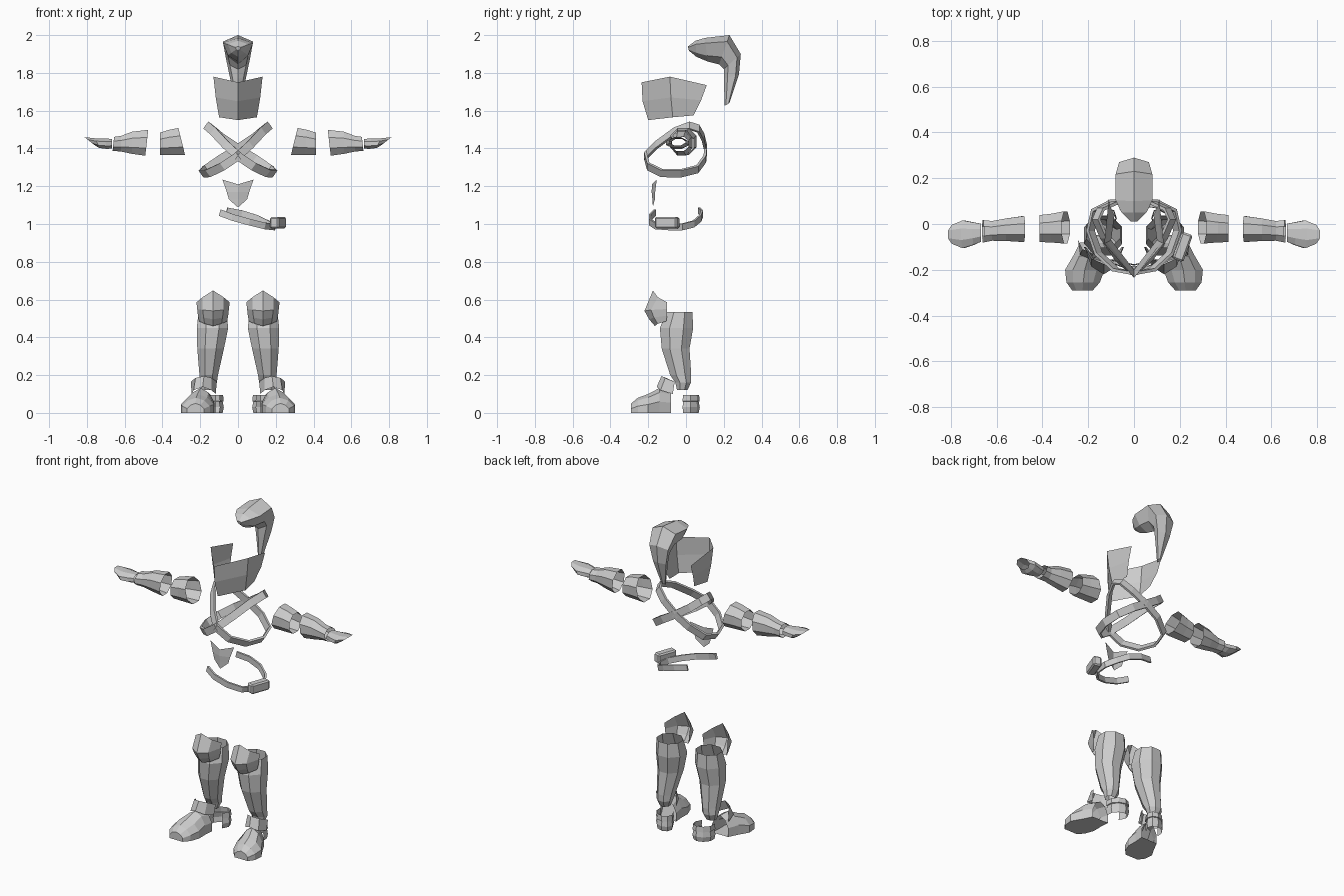
import bpy, bmesh, math
from mathutils import Vector, Matrix

cube = bpy.data.objects.get("Cube")
if cube:
    bpy.data.objects.remove(cube, do_unlink=True)

grey = bpy.data.materials.new("plain_grey")
grey.use_nodes = True
grey.diffuse_color = (0.6, 0.6, 0.6, 1)
grey.node_tree.nodes["Principled BSDF"].inputs["Base Color"].default_value = (0.6, 0.6, 0.6, 1)


def finish(name, bm, mirror):
    bmesh.ops.recalc_face_normals(bm, faces=bm.faces)
    mesh = bpy.data.meshes.new(name)
    bm.to_mesh(mesh)
    bm.free()
    mesh.materials.append(grey)
    obj = bpy.data.objects.new(name, mesh)
    bpy.context.collection.objects.link(obj)
    if mirror:
        obj.modifiers.new("Mirror", 'MIRROR').use_mirror_merge = False
    return obj


def loft(name, rings, closed=True, caps=(), loop=False, mirror=False):
    """Skin a list of equal-length point rows."""
    bm = bmesh.new()
    rows = [[bm.verts.new(p) for p in ring] for ring in rings]
    n = len(rows[0])
    pairs = list(zip(rows, rows[1:])) + ([(rows[-1], rows[0])] if loop else [])
    for a, b in pairs:
        for i in range(n if closed else n - 1):
            j = (i + 1) % n
            bm.faces.new((a[i], a[j], b[j], b[i]))
    for c in caps:
        bm.faces.new(rows[c])
    return finish(name, bm, mirror)


def ellipse(centre, u, v, n=8):
    """Ring around centre spanned by the half-axes u and v."""
    c, u, v = Vector(centre), Vector(u), Vector(v)
    angles = [math.tau * (i + 0.5) / n for i in range(n)]
    return [c + u * math.cos(a) * 1.06 + v * math.sin(a) * 1.06 for a in angles]


def ribbon(name, path, across, width, thick, loop=False, mirror=False):
    """Flat band following a path, with a fixed direction across it."""
    pts = [Vector(p) for p in path]
    across = Vector(across).normalized()
    n, rings = len(pts), []
    for i, p in enumerate(pts):
        before = pts[(i - 1) % n] if loop else pts[max(i - 1, 0)]
        after = pts[(i + 1) % n] if loop else pts[min(i + 1, n - 1)]
        out = (after - before).cross(across).normalized() * thick / 2
        side = across * width / 2
        rings.append([p + side + out, p - side + out, p - side - out, p + side - out])
    return loft(name, rings, caps=() if loop else (0, -1), loop=loop, mirror=mirror)


def half_rows(rows, cx=0.0):
    """Rows given from the centre line outward, reflected about x = cx."""
    return [[(cx - x, y, z) for x, y, z in reversed(r[1:])] +
            [(cx + x, y, z) for x, y, z in r] for r in rows]


# Hooked crest with a tapering tail: outer point, inner point, half width
crest = []
for oy, oz, iy, iz, w in [(.01, 1.94, .015, 1.918, .015), (.05, 1.97, .055, 1.885, .055),
                          (.10, 1.985, .115, 1.86, .08), (.23, 2.0, .175, 1.845, .08),
                          (.29, 1.90, .2, 1.82, .065), (.28, 1.79, .2, 1.77, .045),
                          (.23, 1.64, .205, 1.627, .012)]:
    o, i = Vector((0, oy, oz)), Vector((0, iy, iz))
    a, b = o.lerp(i, .22), o.lerp(i, .75)
    s, t = Vector((w, 0, 0)), Vector((w * .65, 0, 0))
    crest.append([o, a + s, b + t, i, b - t, a - s])
loft("crest", crest, caps=(0, -1))

# Face mask, open at the back
loft("mask", half_rows([
    [(0, -.235, 1.75), (.13, -.085, 1.78), (.11, .11, 1.735)],
    [(0, -.23, 1.65), (.118, -.08, 1.67), (.105, .08, 1.655)],
    [(0, -.2, 1.55), (.1, -.07, 1.565), (.085, .04, 1.575)]]), closed=False)

# Crossed chest straps
ribbon("chest_straps", [
    (.165, .02, 1.52), (.13, -.06, 1.49), (.065, -.155, 1.42), (0, -.215, 1.36),
    (-.08, -.2, 1.305), (-.155, -.13, 1.27), (-.19, -.03, 1.268), (-.17, .06, 1.29),
    (-.09, .1, 1.345), (0, .105, 1.4), (.09, .09, 1.46), (.145, .065, 1.505)],
    (-.58, 0, .81), .045, .014, loop=True, mirror=True)

# Pointed waist plate
loft("waist_plate", half_rows([
    [(0, -.18, 1.21), (.082, -.155, 1.235)],
    [(0, -.182, 1.17), (.06, -.163, 1.17)],
    [(0, -.178, 1.13), (.048, -.165, 1.13)],
    [(0, -.175, 1.088), (.008, -.174, 1.095)]]), closed=False)

# Half belt with its pouch
ribbon("belt", [
    (-.095, -.165, 1.06), (-.03, -.19, 1.035), (.06, -.19, 1.01), (.14, -.16, .99),
    (.19, -.09, .985), (.195, -.02, .985), (.16, .04, 1.0), (.1, .075, 1.03),
    (.02, .085, 1.055), (-.06, .07, 1.07)], (.25, 0, 1), .035, .012)
pouch = bmesh.new()
bmesh.ops.create_cube(pouch, size=1, matrix=Matrix.Translation((.212, -.1, 1.007))
                      @ Matrix.Rotation(math.radians(-20), 4, 'Z')
                      @ Matrix.Diagonal((.05, .125, .06, 1)))
bmesh.ops.bevel(pouch, geom=pouch.edges[:], offset=.008, segments=1, affect='EDGES')
finish("pouch", pouch, False)


# Arm pieces: x, y, z, y radius, z radius, lean of the ring towards the hand
def sleeve(name, sections):
    loft(name, [ellipse((x, y, z), (0, ry, 0), (lean, 0, rz))
                for x, y, z, ry, rz, lean in sections], mirror=True)


sleeve("upper_arm_guards", [(.298, -.015, 1.437, .072, .073, .018),
                            (.36, -.018, 1.432, .064, .068, .006),
                            (.413, -.02, 1.425, .06, .06, 0)])
sleeve("forearm_guards", [(.483, -.022, 1.43, .058, .07, -.008),
                          (.56, -.025, 1.43, .05, .06, 0),
                          (.62, -.03, 1.425, .044, .042, 0),
                          (.66, -.032, 1.424, .05, .038, -.004)])
sleeve("gloves", [(.668, -.038, 1.425, .04, .026, 0),
                  (.70, -.042, 1.425, .05, .028, .005),
                  (.745, -.045, 1.428, .062, .026, .01),
                  (.785, -.045, 1.438, .042, .022, .028)])

# Boot shafts: z, centre, radii
loft("boot_shafts", [ellipse((x, y, z), (rx, 0, 0), (0, ry, 0)) for z, x, y, rx, ry in [
    (.535, .135, -.035, .075, .07), (.45, .135, -.05, .085, .09),
    (.34, .145, -.055, .072, .075), (.2, .155, -.028, .05, .057),
    (.16, .158, -.015, .047, .042), (.12, .16, -.02, .032, .028)]], mirror=True)

# Knee caps with a pointed crown
loft("knee_caps", half_rows([
    [(0, -.175, .648), (.055, -.15, .613), (.088, -.1, .585)],
    [(0, -.22, .54), (.055, -.185, .545), (.084, -.1, .55)],
    [(0, -.195, .495), (.05, -.17, .505), (.08, -.1, .515)],
    [(0, -.165, .46), (.045, -.15, .472), (.074, -.105, .485)]], .132),
    closed=False, mirror=True)

# Toe boxes with soles: x, y, half width, height
arch = [(-1, 0), (-1, .45), (-.6, .82), (0, 1), (.6, .82), (1, .45), (1, 0)]
loft("toe_boxes", [[(x + w * u, y, h * v) for u, v in arch] for x, y, w, h in [
    (.225, -.29, .045, .05), (.222, -.255, .073, .08), (.215, -.2, .086, .1),
    (.198, -.14, .068, .132), (.18, -.08, .055, .12)]], caps=(0,), mirror=True)

# Ankle flaps over the instep
loft("ankle_flaps", [
    [(.112, -.06, .165), (.14, -.105, .185), (.18, -.13, .195), (.225, -.11, .185), (.25, -.06, .165)],
    [(.118, -.07, .1), (.14, -.13, .12), (.187, -.155, .138), (.235, -.135, .12), (.245, -.07, .1)]],
    closed=False, mirror=True)


# Heel cups, open towards the toe
def heel_row(z, r):
    angles = [math.radians(a) for a in (-35, 10, 50, 90, 130, 170, 215)]
    return [(.135 + r * math.cos(a) - .015 * math.sin(a), .015 + r * math.sin(a), z) for a in angles]


loft("heel_cups", [heel_row(0, .052), heel_row(.03, .058), heel_row(.06, .052),
                   heel_row(.062, .058), heel_row(.095, .054)], closed=False, mirror=True)
